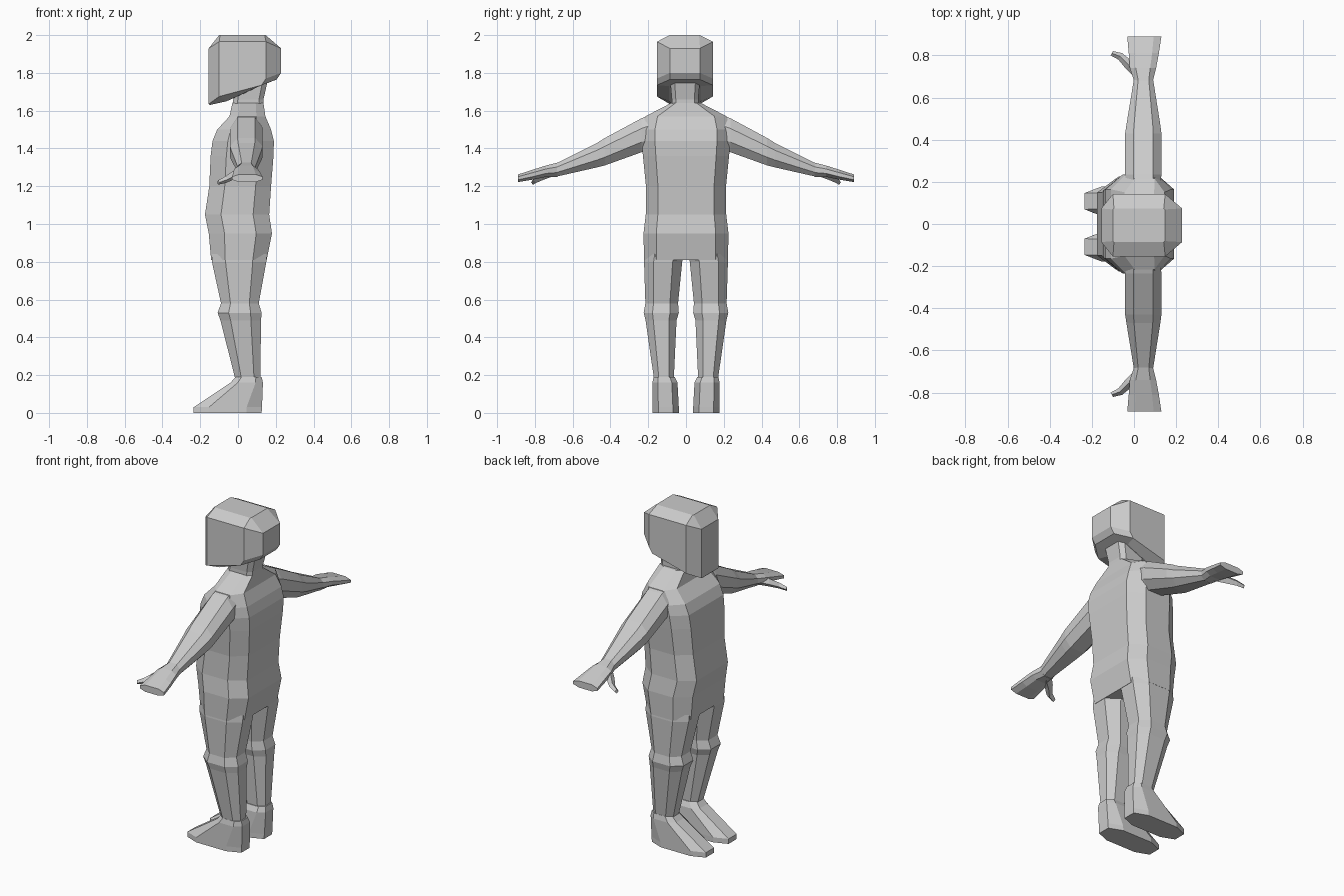
import bpy, bmesh
from mathutils import Vector

if "Cube" in bpy.data.objects:
    bpy.data.objects.remove(bpy.data.objects["Cube"], do_unlink=True)

grey = bpy.data.materials.new("light grey")
grey.use_nodes = True
colour = (0.6, 0.6, 0.6, 1)
grey.diffuse_color = colour
grey.node_tree.nodes["Principled BSDF"].inputs["Base Color"].default_value = colour


def octagon(u0, u1, v0, v1, fu=0.5, fv=0.6):
    """Chamfered rectangle; fu and fv are the flat shares of its sides."""
    cu, cv, hu, hv = (u0 + u1) / 2, (v0 + v1) / 2, (u1 - u0) / 2, (v1 - v0) / 2
    shape = [(1, fv), (fu, 1), (-fu, 1), (-1, fv), (-1, -fv), (-fu, -1), (fu, -1), (1, -fv)]
    return [(cu + hu * a, cv + hv * b) for a, b in shape]


def loft(name, rings):
    """Flat-faced skin through rings of equal length, closed at both ends."""
    bm = bmesh.new()
    loops = [[bm.verts.new(p) for p in ring] for ring in rings]
    for low, high in zip(loops, loops[1:]):
        for i in range(len(low)):
            j = (i + 1) % len(low)
            bm.faces.new((low[i], low[j], high[j], high[i]))
    bm.faces.new(loops[0])
    bm.faces.new(loops[-1])
    bmesh.ops.recalc_face_normals(bm, faces=bm.faces)
    mesh = bpy.data.meshes.new(name)
    bm.to_mesh(mesh)
    bm.free()
    mesh.materials.append(grey)
    obj = bpy.data.objects.new(name, mesh)
    bpy.context.collection.objects.link(obj)
    return obj


def level(z, x0, x1, y0, y1, fu=0.5, fv=0.6):
    return [(x, y, z) for x, y in octagon(x0, x1, y0, y1, fu, fv)]


def upright(y, x0, x1, z0, z1, side):
    return [(x, side * y, z) for x, z in octagon(x0, x1, z0, z1, 0.55, 0.4)]


# Torso: height, front, back, half width
torso = [(0.81, -0.142, 0.152, 0.222), (0.95, -0.155, 0.18, 0.225),
         (1.05, -0.175, 0.165, 0.213), (1.2, -0.152, 0.175, 0.212),
         (1.36, -0.145, 0.188, 0.228), (1.44, -0.135, 0.19, 0.235),
         (1.5, -0.11, 0.175, 0.235), (1.57, -0.045, 0.145, 0.215),
         (1.64, -0.03, 0.135, 0.08)]
loft("torso", [level(z, f, b, -w, w, 0.5, 0.7) for z, f, b, w in torso])

# Neck
loft("neck", [level(1.6, -0.035, 0.135, -0.075, 0.065, 0.7, 0.7),
              level(1.66, -0.025, 0.135, -0.075, 0.065, 0.7, 0.7),
              level(1.77, -0.02, 0.16, -0.085, 0.075, 0.7, 0.7)])


# Head: chamfered block with a flat face, sloping jaw and bevelled crown
def head_ring(front, back, half, flat, bevel_f, bevel_b, z_face, z_side_f, z_side_b, z_back):
    mid = -0.006
    pts = [(back, flat, z_back), (back - bevel_b, half, z_side_b),
           (front + bevel_f, half, z_side_f), (front, flat, z_face)]
    pts += [(x, -y, z) for x, y, z in reversed(pts)]
    return [(x, y + mid, z) for x, y, z in pts]


loft("head", [
    head_ring(-0.15, 0.14, 0.085, 0.06, 0.09, 0.03, 1.63, 1.65, 1.73, 1.74),
    head_ring(-0.155, 0.205, 0.148, 0.08, 0.055, 0.08, 1.635, 1.675, 1.735, 1.765),
    head_ring(-0.155, 0.228, 0.148, 0.08, 0.055, 0.08, 1.7, 1.72, 1.77, 1.8),
    head_ring(-0.155, 0.228, 0.148, 0.08, 0.055, 0.08, 1.93, 1.965, 1.965, 1.93),
    head_ring(-0.1, 0.146, 0.08, 0.075, 0.005, 0.005, 2.0, 2.0, 2.0, 2.0)])

# Limbs, once for each side
leg = [(0.84, -0.138, 0.15, 0.008, 0.218), (0.8, -0.138, 0.15, 0.02, 0.222),
       (0.58, -0.09, 0.11, 0.042, 0.215), (0.53, -0.108, 0.125, 0.038, 0.224),
       (0.49, -0.093, 0.122, 0.05, 0.214), (0.17, -0.012, 0.118, 0.065, 0.168)]
foot = [(0, -0.235, 0.125, 0.038, 0.178), (0.03, -0.235, 0.127, 0.038, 0.178),
        (0.16, -0.04, 0.132, 0.045, 0.178), (0.19, -0.012, 0.125, 0.06, 0.172)]
arm = [(0.1, -0.03, 0.12, 1.42, 1.61), (0.235, -0.042, 0.13, 1.38, 1.56),
       (0.43, -0.042, 0.13, 1.31, 1.455), (0.47, -0.036, 0.125, 1.3, 1.43),
       (0.69, 0, 0.09, 1.25, 1.32)]
hand = [(0.68, 0, 0.09, 1.25, 1.325), (0.74, -0.02, 0.105, 1.25, 1.31),
        (0.81, -0.025, 0.118, 1.235, 1.288), (0.89, -0.032, 0.13, 1.222, 1.262)]

for side, label in ((1, "left"), (-1, "right")):
    def sided(z, x0, x1, y0, y1, fu, fv):
        return [(x, side * y, h) for x, y, h in level(z, x0, x1, y0, y1, fu, fv)]

    # the figure faces -x, so its own left and right swap relative to the y sign
    loft("leg_" + label, [sided(*r, 0.5, 0.5) for r in leg])
    loft("foot_" + label, [sided(*r, 0.55, 0.55) for r in foot])
    loft("arm_" + label, [upright(*r, side) for r in arm])
    loft("hand_" + label, [upright(*r, side) for r in hand])

    # Thumb: square rings along a bent path
    path = [((0.03, 0.71, 1.28), 0.03), ((-0.025, 0.755, 1.258), 0.024),
            ((-0.065, 0.795, 1.235), 0.018), ((-0.105, 0.81, 1.22), 0.012)]
    across = Vector((0.5, 0.85, 0))
    thumb = []
    for centre, r in path:
        c = Vector(centre)
        ring = [c + across * r, c + Vector((0, 0, r)), c - across * r, c - Vector((0, 0, r))]
        thumb.append([(p.x, side * p.y, p.z) for p in ring])
    loft("thumb_" + label, thumb)
